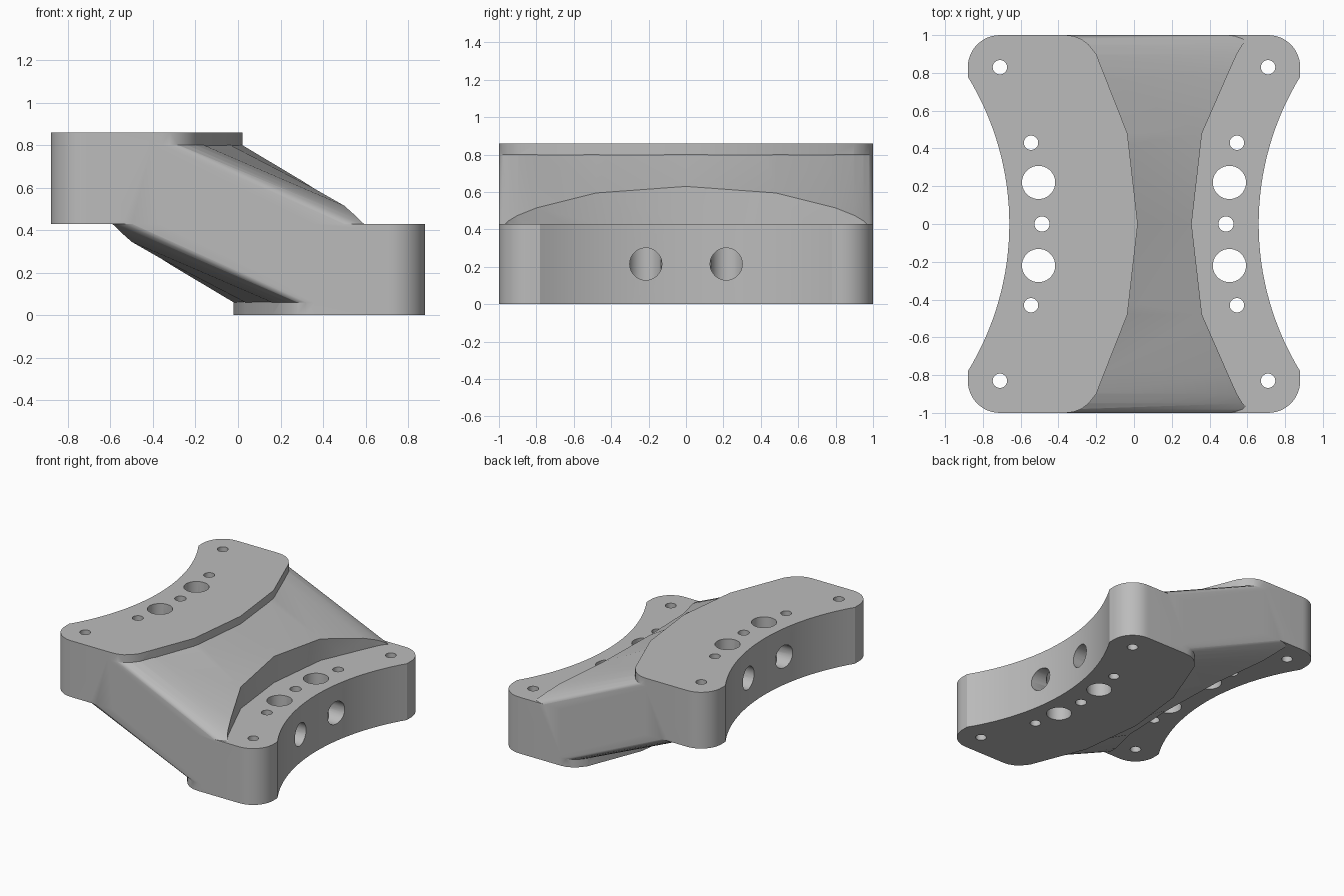
import bpy, bmesh, math
from mathutils import Matrix, Vector

if "Cube" in bpy.data.objects:
    bpy.data.objects.remove(bpy.data.objects["Cube"], do_unlink=True)

HALF = 0.43                                   # thickness of one plate
FLIP = Matrix.Rotation(math.pi, 4, 'Y')       # upper half -> lower half

grey = bpy.data.materials.new("plain_grey")
grey.use_nodes = True
colour = (0.5, 0.5, 0.5, 1)
grey.diffuse_color = colour
grey.node_tree.nodes["Principled BSDF"].inputs["Base Color"].default_value = colour

# Stations along y: (y, plate inner edge x, ramp foot x, ramp foot z)
STATIONS = [(0, 0.02, 0.305, 0.63), (0.48, -0.035, 0.36, 0.595),
            (0.8, -0.161, 0.5, 0.515), (0.9, -0.2, 0.545, 0.475),
            (0.95, -0.24, 0.575, 0.445), (0.98, -0.28, 0.61, 0.415),
            (0.995, -0.32, 0.58, 0.41), (1, -0.36, 0.54, 0.412)]


def finish(bm, name):
    bmesh.ops.recalc_face_normals(bm, faces=bm.faces[:])
    mesh = bpy.data.meshes.new(name)
    bm.to_mesh(mesh)
    bm.free()
    mesh.materials.append(grey)
    ob = bpy.data.objects.new(name, mesh)
    bpy.context.collection.objects.link(ob)
    return ob


def plate_outline():
    # half outline from the inner edge round the corner to the concave edge
    half = [(u, y) for y, u, _, _ in STATIONS]
    for i in range(13):
        a = math.radians(90 + i * 7.5)
        half.append((-0.71 + 0.17 * math.cos(a), 0.83 + 0.17 * math.sin(a)))
    radius = 1.493
    sweep = math.asin(0.78 / radius)
    for i in range(17):
        a = sweep * (1 - i / 16)
        half.append((-0.66 - radius + radius * math.cos(a), radius * math.sin(a)))
    return half + [(x, -y) for x, y in half[-2:0:-1]]


def make_plate(name, matrix):
    bm = bmesh.new()
    face = bm.faces.new([bm.verts.new((x, y, 0)) for x, y in plate_outline()])
    ext = bmesh.ops.extrude_face_region(bm, geom=[face])
    top = [v for v in ext["geom"] if isinstance(v, bmesh.types.BMVert)]
    bmesh.ops.translate(bm, verts=top, vec=(0, 0, HALF))
    bm.transform(matrix)
    return finish(bm, name)


def make_web():
    # hexagonal section lofted along y, ramped on top and underneath
    bm = bmesh.new()
    rings = []
    mirrored = [(-y, u, l, z) for y, u, l, z in STATIONS[:0:-1]]
    for y, u, l, z in mirrored + STATIONS:
        slope = (0.8 - z) / (l - u)
        upper = [(u - 0.04, 0.8 + 0.04 * slope - HALF), (l, z - HALF), (l, -0.1)]
        ring = upper + [(-x, -h) for x, h in upper]
        rings.append([bm.verts.new((x, y, h)) for x, h in ring])
    for a, b in zip(rings, rings[1:]):
        for i in range(6):
            j = (i + 1) % 6
            bm.faces.new((a[i], a[j], b[j], b[i]))
    bm.faces.new(rings[0])
    bm.faces.new(rings[-1])
    bmesh.ops.triangulate(bm, faces=bm.faces[:])
    return finish(bm, "sloped_web")


def make_cutter(name, holes, across=False):
    # holes are (x, y, radius) in the upper plate, repeated in the lower one
    bm = bmesh.new()
    for x, y, r in holes:
        for side in {y, -y}:
            place = Matrix.Translation((x, side, HALF / 2))
            if across:
                place = place @ Matrix.Rotation(math.pi / 2, 4, 'Y')
            for m in (place, FLIP @ place):
                bmesh.ops.create_cone(bm, cap_ends=True, segments=40, radius1=r,
                                      radius2=r, depth=0.5 if across else 0.7,
                                      matrix=m)
    ob = finish(bm, name)
    ob.hide_render = True
    return ob


def combine(target, other, operation):
    mod = target.modifiers.new(operation.lower(), 'BOOLEAN')
    mod.operation = operation
    mod.solver = 'EXACT'
    mod.object = other
    bpy.context.view_layer.objects.active = target
    bpy.ops.object.modifier_apply(modifier=mod.name)
    bpy.data.objects.remove(other, do_unlink=True)


# Two offset plates joined by the sloped web
body = make_web()
combine(body, make_plate("upper_plate", Matrix()), 'UNION')
combine(body, make_plate("lower_plate", FLIP), 'UNION')

# Vertical bolt holes, then the side bores that run into the large ones
vertical = [(-0.71, 0.83, 0.038), (-0.545, 0.43, 0.038),
            (-0.505, 0.22, 0.088), (-0.487, 0, 0.04)]
combine(body, make_cutter("bolt_hole_cutter", vertical), 'DIFFERENCE')
combine(body, make_cutter("side_bore_cutter", [(-0.75, 0.215, 0.086)], True), 'DIFFERENCE')

body.name = body.data.name = "offset_bracket"
body.data.transform(Matrix.Translation((0, 0, HALF)))
bpy.ops.object.select_all(action='DESELECT')
body.select_set(True)
bpy.context.view_layer.objects.active = body
bpy.ops.object.shade_smooth_by_angle(angle=math.radians(30))
